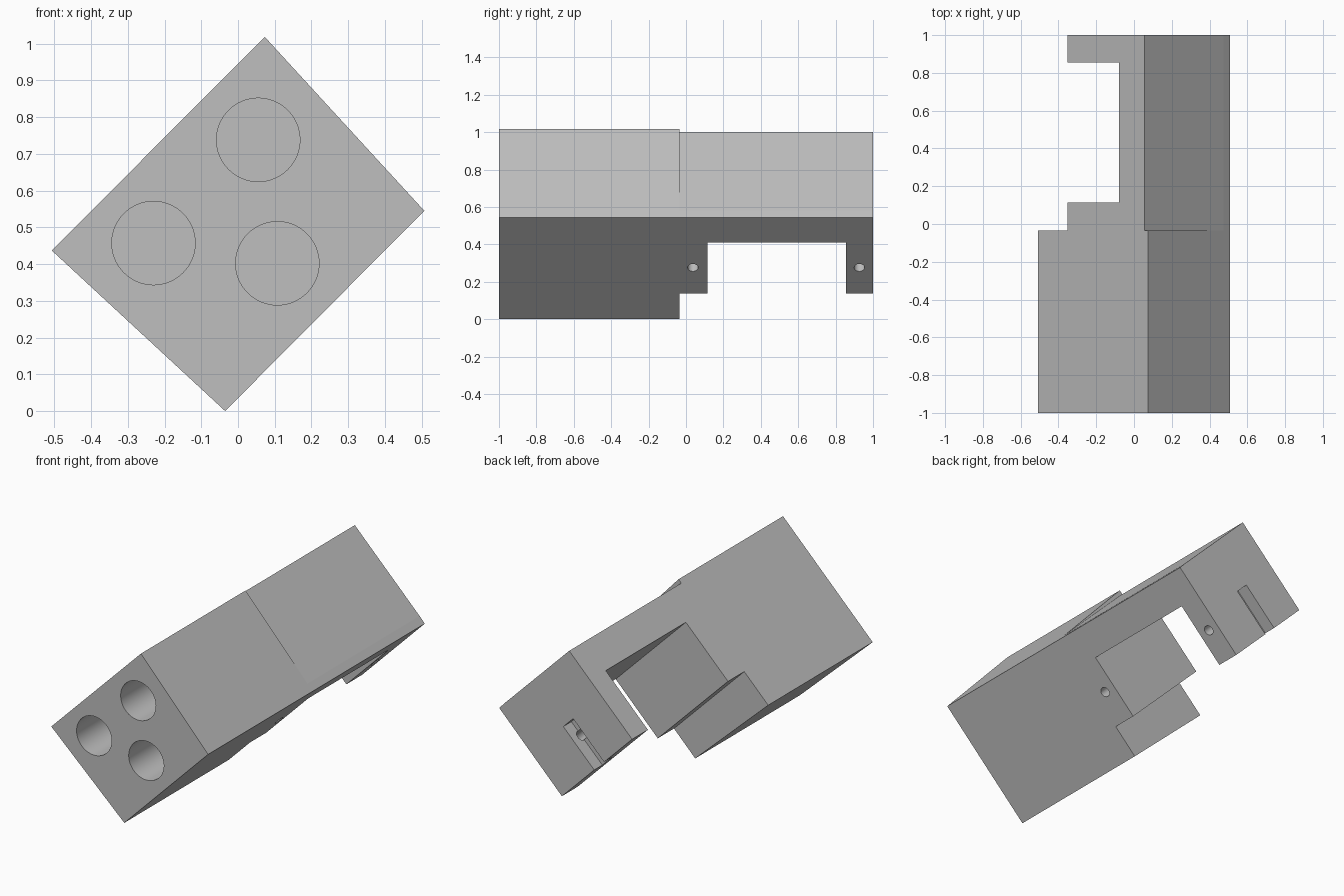
import bpy, bmesh, math
from mathutils import Matrix, Vector

cube = bpy.data.objects.get("Cube")
if cube:
    bpy.data.objects.remove(cube, do_unlink=True)

ROOT2 = math.sqrt(2)
TILT = Matrix.Rotation(math.radians(45), 4, 'Y')  # local z runs up-right, local x down-right

grey = bpy.data.materials.new("plain_grey")
grey.use_nodes = True
colour = (0.52, 0.52, 0.52, 1)
grey.diffuse_color = colour
grey.node_tree.nodes["Principled BSDF"].inputs["Base Color"].default_value = colour


def make_object(name, bm):
    bmesh.ops.recalc_face_normals(bm, faces=bm.faces[:])
    mesh = bpy.data.meshes.new(name)
    bm.to_mesh(mesh)
    bm.free()
    mesh.materials.append(grey)
    obj = bpy.data.objects.new(name, mesh)
    bpy.context.collection.objects.link(obj)
    return obj


def prism(name, profile, y0, y1):
    bm = bmesh.new()
    face = bm.faces.new([bm.verts.new((x, y0, z)) for x, z in profile])
    new = bmesh.ops.extrude_face_region(bm, geom=[face])["geom"]
    verts = [v for v in new if isinstance(v, bmesh.types.BMVert)]
    bmesh.ops.translate(bm, verts=verts, vec=(0, y1 - y0, 0))
    return make_object(name, bm)


def tilted_box(name, across, y, up):
    """Box in the tilted frame; across is x - z and up is x + z."""
    lo = Vector((across[0] / ROOT2, y[0], up[0] / ROOT2))
    hi = Vector((across[1] / ROOT2, y[1], up[1] / ROOT2))
    bm = bmesh.new()
    size = Matrix.Diagonal((*(hi - lo), 1))
    bmesh.ops.create_cube(bm, size=1, matrix=TILT @ Matrix.Translation((lo + hi) / 2) @ size)
    return make_object(name, bm)


def cylinder(name, start, end, radius):
    start, end = Vector(start), Vector(end)
    axis = end - start
    spin = axis.to_track_quat('Z', 'Y').to_matrix().to_4x4()
    bm = bmesh.new()
    bmesh.ops.create_cone(bm, cap_ends=True, segments=64, radius1=radius, radius2=radius,
                          depth=axis.length,
                          matrix=Matrix.Translation((start + end) / 2) @ spin)
    return make_object(name, bm)


# Tapered block running the whole length
body = prism("holder_body", [(0.073, 1.018), (0.507, 0.545), (-0.035, 0), (-0.507, 0.437)], -1, 1)

# Rear half: lowered top, shortened bottom, and the gap between the two tabs
cutters = [
    tilted_box("top_step_cutter", (-2, 1), (-0.035, 1.5), (1.055, 2)),
    tilted_box("bottom_step_cutter", (-2, 1), (-0.035, 1.5), (-1, 0.24)),
    tilted_box("gap_cutter", (-2, 1), (0.115, 0.855), (-1, 0.785)),
]

# Three round sockets in the front face
for x, z in [(0.055, 0.738), (-0.23, 0.457), (0.107, 0.402)]:
    cutters.append(cylinder("socket_cutter", (x, -1.2, z), (x, -0.2, z), 0.1135))

# Slot in the rear face
cutters.append(tilted_box("slot_cutter", (-0.581, -0.454), (0.925, 1.5), (0, 0.64)))

# Screw hole into each tab from the lower side face
for y in (0.037, 0.927):
    cutters.append(cylinder("screw_hole_cutter", (0.34, y, 0.175), (0.0, y, 0.515), 0.028))

bpy.ops.object.select_all(action='DESELECT')
body.select_set(True)
bpy.context.view_layer.objects.active = body
for cutter in cutters:
    cutter.hide_render = True
    mod = body.modifiers.new("cut", 'BOOLEAN')
    mod.operation, mod.solver, mod.object = 'DIFFERENCE', 'EXACT', cutter
    bpy.ops.object.modifier_apply(modifier=mod.name)
    bpy.data.objects.remove(cutter, do_unlink=True)

bpy.ops.object.shade_smooth_by_angle(angle=math.radians(20))
# Keep the shallow top step crisp and every large face flat
for poly in body.data.polygons:
    if poly.area > 0.02:
        poly.use_smooth = False
